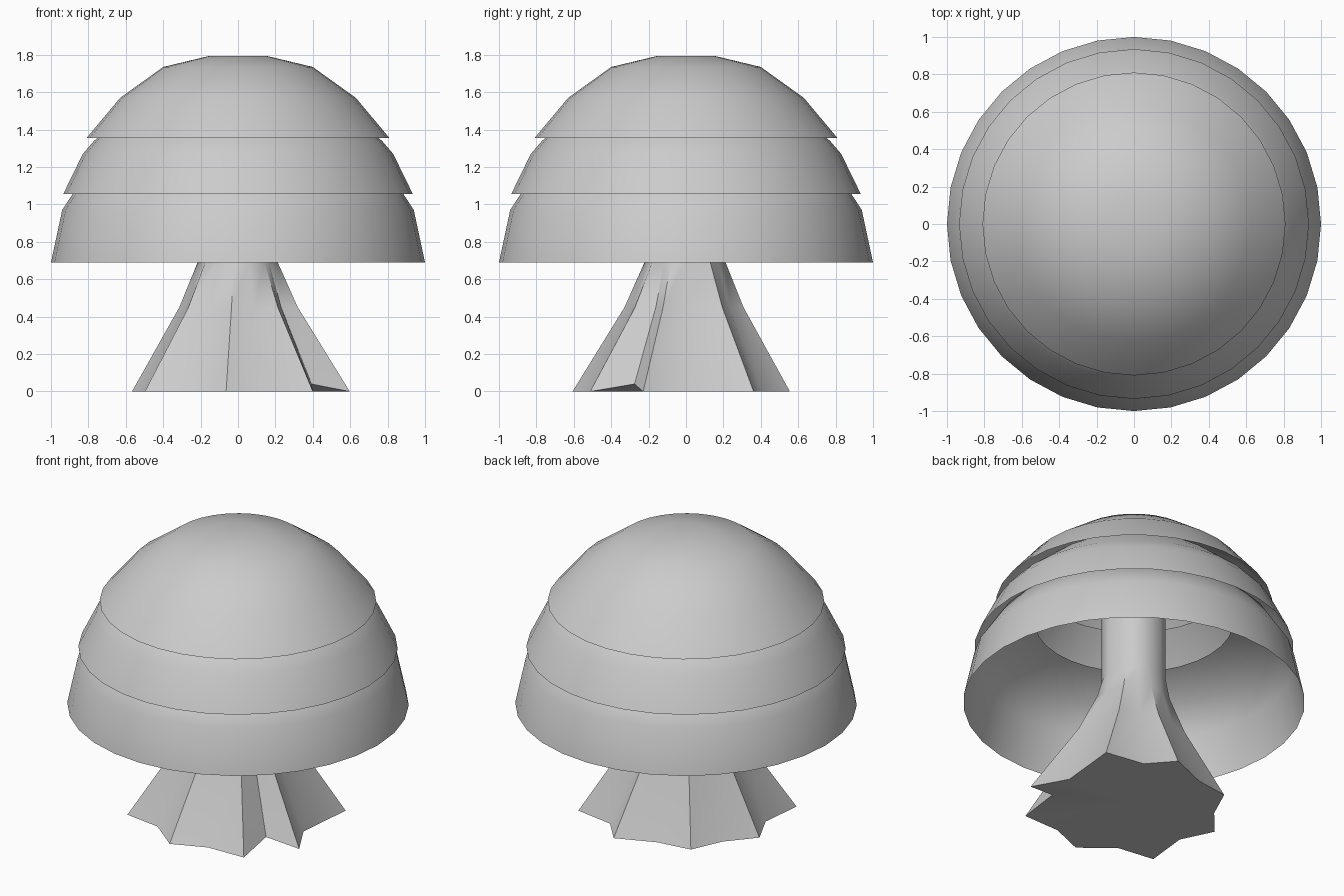
import bpy, bmesh
from math import sin, cos, radians, pi

if "Cube" in bpy.data.objects:
    bpy.data.objects.remove(bpy.data.objects["Cube"])


def finish(name, bm, angle):
    bmesh.ops.recalc_face_normals(bm, faces=bm.faces)
    me = bpy.data.meshes.new(name)
    bm.to_mesh(me)
    bm.free()
    ob = bpy.data.objects.new(name, me)
    bpy.context.collection.objects.link(ob)
    bpy.ops.object.select_all(action='DESELECT')
    ob.select_set(True)
    bpy.context.view_layer.objects.active = ob
    bpy.ops.object.shade_smooth_by_angle(angle=radians(angle))
    return ob


def bridge(bm, rings):
    for a, b in zip(rings, rings[1:]):
        n = len(a)
        for i in range(n):
            j = (i + 1) % n
            bm.faces.new((a[i], a[j], b[j], b[i]))


def dome(name, profile, cap=False, sides=32):
    bm = bmesh.new()
    rings = [[bm.verts.new((r * cos(2 * pi * i / sides), r * sin(2 * pi * i / sides), z))
              for i in range(sides)] for r, z in profile]
    bridge(bm, rings)
    if cap:
        bm.faces.new(rings[-1])
    return finish(name, bm, 40)


# Three overlapping foliage shells, open underneath
dome("lower_foliage", [(1.0, 0.69), (0.94, 0.97), (0.83, 1.14), (0.58, 1.23)])
dome("middle_foliage", [(0.935, 1.055), (0.83, 1.27), (0.77, 1.34), (0.58, 1.50)])
dome("top_foliage", [(0.81, 1.355), (0.63, 1.57), (0.40, 1.735), (0.15, 1.795)], cap=True)

# Trunk: irregular root outline (angle, radius), alternating root tip and valley
roots = [(35, .63), (57, .48), (77, .57), (104, .47), (128, .54), (152, .48),
         (174, .57), (197, .49), (220, .65), (240, .52), (264, .61), (286, .54),
         (308, .65), (325, .48), (339, .64), (358, .48)]
bm = bmesh.new()
rings = []
# each level: height, mean radius, how much of the root shape remains
for z, mean, keep in [(0, .555, 1.0), (.45, .31, .38), (.69, .215, .15), (.82, .19, 0), (1.4, .19, 0)]:
    ring = []
    for a, r in roots:
        rad = mean + (r - .555) * keep
        lift = .04 if (z == 0 and a == 325) else 0
        ring.append(bm.verts.new((rad * cos(radians(a)), rad * sin(radians(a)), z + lift)))
    rings.append(ring)
bridge(bm, rings)
bm.faces.new(rings[-1])
centre = bm.verts.new((0, 0, 0))
for i, v in enumerate(rings[0]):
    bm.faces.new((centre, rings[0][(i + 1) % len(roots)], v))
finish("trunk", bm, 40)
